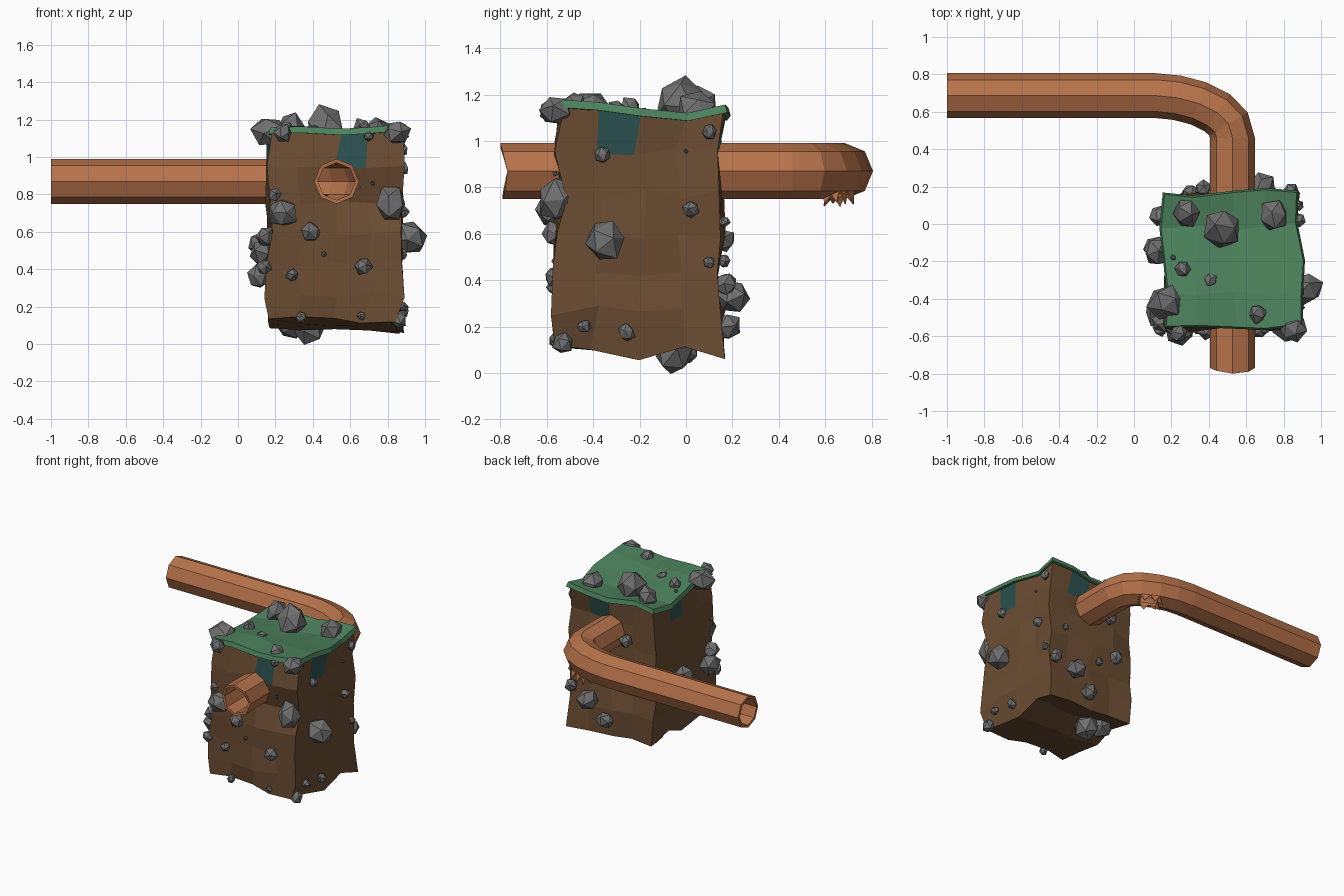
import bpy, bmesh, math, random
from mathutils import Vector, Euler

if "Cube" in bpy.data.objects:
    bpy.data.objects.remove(bpy.data.objects["Cube"])

random.seed(7)


def material(name, color):
    m = bpy.data.materials.new(name)
    m.diffuse_color = (*color, 1)
    m.use_nodes = True
    m.node_tree.nodes["Principled BSDF"].inputs["Base Color"].default_value = m.diffuse_color
    return m


def finish(name, bm, *mats):
    bmesh.ops.recalc_face_normals(bm, faces=bm.faces)
    mesh = bpy.data.meshes.new(name)
    bm.to_mesh(mesh)
    bm.free()
    for m in mats:
        mesh.materials.append(m)
    ob = bpy.data.objects.new(name, mesh)
    bpy.context.collection.objects.link(ob)
    return ob


DIRT = material("dirt", (0.15, 0.075, 0.033))
TEAL = material("teal_patch", (0.025, 0.085, 0.085))
GRASS = material("grass", (0.075, 0.23, 0.11))
COPPER = material("copper", (0.47, 0.17, 0.07))
STONE = material("stone", (0.16, 0.16, 0.16))


def jit(a):
    return random.uniform(-a, a)


# Rough soil block: jittered box grid whose corner edges follow wavy profiles,
# with one teal cell near the top of each side
NX, NY, NZ = 4, 4, 6
left = [.17, .14, .15, .20, .16, .15, .185]
right = [.84, .90, .88, .87, .87, .88, .885]
front = [-.58, -.565, -.56, -.56, -.515, -.575, -.53]
back = [.16, .15, .14, .165, .15, .145, .165]
top_x = [-.01, .005, -.012, .0, .012]
top_y = [.035, .03, .005, -.015, .012]
low_y = [.02, .0, -.035, .01, -.03]
P = {}
for i in range(NX + 1):
    for j in range(NY + 1):
        for k in range(NZ + 1):
            u, v = i / NX, j / NY
            x0, x1 = (p[k] * (1 - v) + m * v for p, m in ((left, .165), (right, .872)))
            y0, y1 = (p[k] * u + m * (1 - u) for p, m in ((front, -.555), (back, .15)))
            a = .018 if i in (0, NX) and j in (0, NY) else .02
            x = x0 + (x1 - x0) * u + jit(a)
            y = y0 + (y1 - y0) * v + jit(a)
            z = 0.10 + 1.0 * k / NZ + jit(.025) + (.02 if k == NZ - 1 else 0)
            if k == NZ:
                z = 1.098 + top_x[i] + top_y[j] + jit(.006)
            if k == 0:
                z = 0.11 + low_y[j] - .03 * (u - .5) + jit(.012)
            P[i, j, k] = Vector((x, y, z))
bm = bmesh.new()
V = {}


def soil_quad(keys, patch=False):
    for q in keys:
        if q not in V:
            V[q] = bm.verts.new(P[q])
    bm.faces.new([V[q] for q in keys]).material_index = int(patch)


for k in range(NZ):
    for a in range(4):
        for s in (0, 4):
            soil_quad([(a, s, k), (a + 1, s, k), (a + 1, s, k + 1), (a, s, k + 1)],
                      k == 5 and a == 2)
            soil_quad([(s, a, k), (s, a + 1, k), (s, a + 1, k + 1), (s, a, k + 1)],
                      k == 5 and a == (2 if s == 0 else 1))
for i in range(NX):
    for j in range(NY):
        for k in (0, NZ):
            soil_quad([(i, j, k), (i + 1, j, k), (i + 1, j + 1, k), (i, j + 1, k)])
soil = finish("soil_block", bm, DIRT, TEAL)

# Tunnel through the soil so the pipe stays open inside
bm = bmesh.new()
rows = [[bm.verts.new((.527 + .115 * math.cos(a * math.pi / 4), y,
                       .87 + .115 * math.sin(a * math.pi / 4))) for a in range(8)]
        for y in (-.9, .4)]
for a in range(8):
    b = (a + 1) % 8
    bm.faces.new([rows[0][a], rows[0][b], rows[1][b], rows[1][a]])
for row in rows:
    bm.faces.new(row)
cutter = finish("tunnel_cutter", bm, DIRT)
cutter.hide_render = True
cutter.hide_viewport = True
cut = soil.modifiers.new("tunnel", 'BOOLEAN')
cut.object = cutter
cut.solver = 'EXACT'

# Grass slab following the soil top, its rim sloping outward to an overhang
bm = bmesh.new()
layers = []
for h, over in ((-0.004, .009), (0.03, .004)):
    g = {}
    for i in range(5):
        for j in range(5):
            p = P[i, j, NZ] + Vector(((i - 2) * over, (j - 2) * over, h))
            g[i, j] = bm.verts.new(p)
    layers.append(g)
lo, hi = layers
for g in layers:
    for i in range(4):
        for j in range(4):
            bm.faces.new([g[i, j], g[i + 1, j], g[i + 1, j + 1], g[i, j + 1]])
rim = ([(i, 0) for i in range(4)] + [(4, j) for j in range(4)]
       + [(i, 4) for i in range(4, 0, -1)] + [(0, j) for j in range(4, 0, -1)])
for a, b in zip(rim, rim[1:] + rim[:1]):
    bm.faces.new([lo[a], lo[b], hi[b], hi[a]])
finish("grass_top", bm, GRASS)

# Hollow octagonal pipe with a broken front end and a torn hole under the bend
path = [Vector((x, y, 0.87)) for x, y in (
    (.527, -.8), (.527, .46), (.505, .535), (.445, .595), (.345, .645),
    (.23, .675), (.12, .686), (-1, .686))]
bm = bmesh.new()
rings = {.12: [], .1: []}
broken = [.03, .01, .0, .015, .03, .015, .01, .02]
for n, c in enumerate(path):
    t = (path[min(n + 1, len(path) - 1)] - path[max(n - 1, 0)]).normalized()
    if n == 1:
        t = Vector((0, 1, 0))
    if n == len(path) - 2:
        t = Vector((-1, 0, 0))
    side = Vector((t.y, -t.x, 0))
    for r in rings:
        ring = []
        for a in range(8):
            ang = a * math.pi / 4
            p = c + side * r * math.cos(ang) + Vector((0, 0, r * math.sin(ang)))
            if n == 0:
                p.y += broken[a]
            ring.append(bm.verts.new(p))
        rings[r].append(ring)
out, inn = rings.values()
HOLE = (3, 6)
for n in range(len(path) - 1):
    for a in range(8):
        b = (a + 1) % 8
        if (n, a) == HOLE:
            continue
        for R in (out, inn):
            bm.faces.new([R[n][a], R[n][b], R[n + 1][b], R[n + 1][a]])
for n in (0, -1):
    for a in range(8):
        b = (a + 1) % 8
        bm.faces.new([out[n][a], out[n][b], inn[n][b], inn[n][a]])
n, a = HOLE
loop = [(n, a), (n, a + 1), (n + 1, a + 1), (n + 1, a)]
mid = sum((out[i][j].co for i, j in loop), Vector()) / 4
for (i, j), (u, v) in zip(loop, loop[1:] + loop[:1]):
    bm.faces.new([out[i][j], out[u][v], inn[u][v], inn[i][j]])
pipe = finish("copper_pipe", bm, COPPER)

# Torn metal flaps bent down around the hole
o = pipe.data.vertices
bm = bmesh.new()
corners = [o[i * 16 + j].co.copy() for i, j in loop]
for p, q in zip(corners, corners[1:] + corners[:1]):
    for f in (0, .5):
        s, e = p.lerp(q, f), p.lerp(q, f + .5)
        tip = s.lerp(e, random.uniform(.2, .8)) + (s.lerp(e, .5) - mid) * .4
        tip.z = random.uniform(.71, .735)
        bm.faces.new([bm.verts.new(c) for c in (s, e, tip)])
flaps = finish("torn_flaps", bm, COPPER)
flaps.modifiers.new("thickness", 'SOLIDIFY').thickness = 0.006


# Faceted stones: jittered icospheres
def stones(name, items):
    bm = bmesh.new()
    for x, y, z, r in items:
        made = bmesh.ops.create_icosphere(bm, subdivisions=1, radius=r * 1.08)["verts"]
        rot = Euler((jit(3), jit(3), jit(3))).to_matrix()
        sq = Vector((1, random.uniform(.85, 1), random.uniform(.8, 1)))
        for v in made:
            v.co = rot @ (v.co * random.uniform(.85, 1.1) * sq) + Vector((x, y, z))
    finish(name, bm, STONE)


stones("top_stones", [
    (.47, -.02, 1.165, .11), (.28, .06, 1.155, .085), (.75, .05, 1.135, .085),
    (.17, -.42, 1.135, .095), (.85, -.56, 1.135, .075), (.26, -.24, 1.145, .05),
    (.41, -.3, 1.14, .037), (.66, -.48, 1.15, .055), (.21, -.18, 1.13, .015),
    (.7, -.56, 1.11, .03), (.24, -.585, 1.13, .05)])
F, R, L, B = -.565, .88, .14, .165
stones("front_stones", [
    (.82, -.55, .745, .095), (.24, -.575, .7, .082), (.39, F, .6, .053), (.67, F, .415, .05),
    (.29, F, .37, .035), (.46, F, .48, .016), (.34, F, .14, .033), (.66, F, .15, .024),
    (.2, -.55, .8, .045), (.72, F, .86, .012), (.86, -.53, .13, .05)])
stones("right_stones", [
    (.92, -.345, .57, .095), (R, .1, 1.04, .035), (R, .02, .705, .035),
    (R, .1, .475, .028), (R, -.255, .175, .038), (R, -.44, .2, .032),
    (R, -.36, .94, .037), (R, 0, .955, .01)])
stones("left_stones", [
    (.13, -.47, .49, .08), (.15, -.52, .57, .06), (.11, -.13, .36, .065),
    (.12, -.15, .53, .07), (.14, .04, .55, .06), (L, -.56, .41, .04)])
stones("back_stones", [
    (.68, .2, .33, .075), (.55, .18, .2, .06), (.37, .19, .85, .05),
    (.84, .17, .385, .05), (.3, B, .57, .05), (.45, B, .48, .03), (.75, B, .65, .025)])
stones("bottom_stones", [(.38, -.05, .092, .095), (.28, -.02, .11, .08)])
